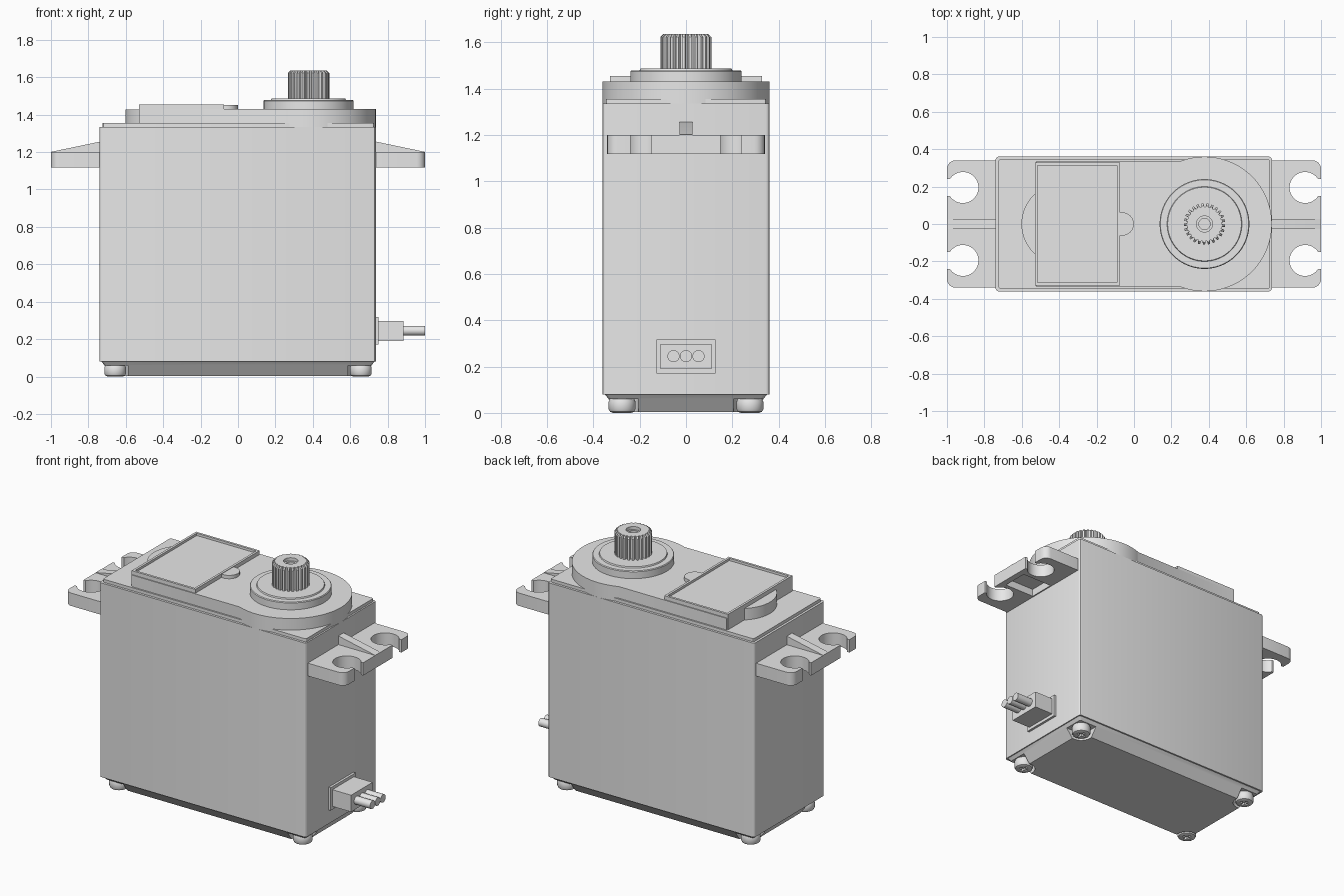
import bpy, bmesh, math

if "Cube" in bpy.data.objects:
    bpy.data.objects.remove(bpy.data.objects["Cube"], do_unlink=True)

grey = bpy.data.materials.new("plain grey")
grey.use_nodes = True
grey.diffuse_color = (0.8, 0.8, 0.8, 1)
grey.node_tree.nodes["Principled BSDF"].inputs["Base Color"].default_value = grey.diffuse_color


def circle(cx, cy, r, n=64):
    return [(cx + r * math.cos(math.tau * i / n), cy + r * math.sin(math.tau * i / n)) for i in range(n)]


def rect(x0, x1, y0, y1, r=0, n=6):
    """Rectangle outline, with rounded corners when r is given."""
    if not r:
        return [(x1, y1), (x0, y1), (x0, y0), (x1, y0)]
    pts = []
    corners = [(x1 - r, y1 - r), (x0 + r, y1 - r), (x0 + r, y0 + r), (x1 - r, y0 + r)]
    for q, (cx, cy) in enumerate(corners):
        for i in range(n + 1):
            a = math.pi / 2 * (q + i / n)
            pts.append((cx + r * math.cos(a), cy + r * math.sin(a)))
    return pts


def loft(name, levels, axis="z"):
    """Closed solid through outlines of equal point count, each at its own level."""
    bm = bmesh.new()
    place = {"z": lambda u, v, w: (u, v, w),
             "x": lambda u, v, w: (w, u, v),
             "y": lambda u, v, w: (u, w, v)}[axis]
    rings = [[bm.verts.new(place(u, v, w)) for u, v in pts] for pts, w in levels]
    n = len(rings[0])
    for low, high in zip(rings, rings[1:]):
        for i in range(n):
            j = (i + 1) % n
            bm.faces.new((low[i], low[j], high[j], high[i]))
    bm.faces.new(rings[0])
    bm.faces.new(rings[-1])
    bmesh.ops.recalc_face_normals(bm, faces=bm.faces)
    mesh = bpy.data.meshes.new(name)
    bm.to_mesh(mesh)
    bm.free()
    mesh.materials.append(grey)
    obj = bpy.data.objects.new(name, mesh)
    bpy.context.collection.objects.link(obj)
    return obj


def prism(name, pts, low, high, axis="z"):
    return loft(name, [(pts, low), (pts, high)], axis)


def activate(obj):
    bpy.ops.object.select_all(action="DESELECT")
    obj.select_set(True)
    bpy.context.view_layer.objects.active = obj


def combine(obj, other, operation="DIFFERENCE"):
    mod = obj.modifiers.new("combine", "BOOLEAN")
    mod.object, mod.operation, mod.solver = other, operation, "EXACT"
    activate(obj)
    bpy.ops.object.modifier_apply(modifier=mod.name)
    bpy.data.objects.remove(other, do_unlink=True)


parts = []

# Main case with softened vertical edges
parts.append(prism("case", rect(-0.74, 0.737, -0.36, 0.36, 0.015, 3), 0.08, 1.335))

# Tapered base cover with corner pockets for the screws
base = loft("base_cover", [(rect(-0.67, 0.67, -0.29, 0.29, 0.01, 3), 0.003),
                           (rect(-0.73, 0.73, -0.35, 0.35, 0.015, 3), 0.08)])
SCREW_X, SCREW_Y = 0.657, 0.276
for sx in (-1, 1):
    for sy in (-1, 1):
        xs = sorted((sx * (SCREW_X - 0.07), sx * 0.9))
        ys = sorted((sy * (SCREW_Y - 0.07), sy * 0.6))
        combine(base, prism("pocket_cutter", rect(*xs, *ys, 0.07), -0.1, 0.06))
parts.append(base)

# Corner screws with a cross recess
for sx in (-1, 1):
    for sy in (-1, 1):
        cx, cy = sx * SCREW_X, sy * SCREW_Y
        profile = [(0.04, 0), (0.052, 0.005), (0.058, 0.016), (0.058, 0.048), (0.052, 0.062)]
        screw = loft("base_screw", [(circle(cx, cy, r, 32), z) for r, z in profile])
        for w, h in ((0.03, 0.007), (0.007, 0.03)):
            combine(screw, prism("cross_cutter", rect(cx - w, cx + w, cy - h, cy + h), -0.02, 0.018))
        parts.append(screw)

# Top cover: thin plate, gear housing, rear round and label box
GEAR_X = 0.377
parts.append(prism("top_plate", rect(-0.725, 0.727, -0.345, 0.345, 0.01, 3), 1.33, 1.355))
housing = prism("gear_housing", circle(GEAR_X, 0, 0.36, 96), 1.33, 1.43)
combine(housing, prism("housing_strip", rect(-0.525, GEAR_X, -0.335, 0.335), 1.34, 1.43), "UNION")
parts.append(housing)
parts.append(prism("rear_round", circle(-0.385, 0, 0.217), 1.34, 1.429))

label_box = prism("label_box", rect(-0.53, -0.075, -0.329, 0.329), 1.35, 1.455)
combine(label_box, prism("label_cutter", rect(-0.515, -0.09, -0.314, 0.314), 1.44, 1.6))
parts.append(label_box)
tab = prism("label_tab", circle(-0.063, 0, 0.062, 40), 1.42, 1.452)
combine(tab, prism("tab_cutter", rect(-0.3, -0.08, -0.2, 0.2), 1.3, 1.6))
parts.append(tab)

# Output boss
boss = [(0.24, 1.42), (0.24, 1.474), (0.236, 1.479), (0.2, 1.479), (0.197, 1.487)]
parts.append(loft("output_boss", [(circle(GEAR_X, 0, r, 80), z) for r, z in boss]))


# Splined output shaft
def spline(limit, teeth=25):
    pts = []
    for t in range(teeth):
        for frac, r in ((0.0, 0.092), (0.3, 0.092), (0.45, 0.111), (0.85, 0.111)):
            a = math.tau * (t + frac) / teeth
            r = min(r, limit)
            pts.append((GEAR_X + r * math.cos(a), r * math.sin(a)))
    return pts


shaft = loft("output_shaft", [(spline(0.2), 1.48), (spline(0.2), 1.622), (spline(0.098), 1.635)])
combine(shaft, prism("hole_cutter", circle(GEAR_X, 0, 0.043, 32), 1.615, 1.7))
combine(shaft, prism("bore_cutter", circle(GEAR_X, 0, 0.03, 32), 1.52, 1.7))
parts.append(shaft)

# Mounting ears with open screw slots, underside pocket and wedge rib
for sx, side in ((1, "left"), (-1, "right")):
    def span(a, b):
        return sorted((sx * a, sx * b))

    ear = prism(side + "_ear", rect(*span(0.65, 1.0), -0.34, 0.34, 0.045), 1.117, 1.2)
    for sy in (-1, 1):
        y = sy * 0.195
        combine(ear, prism("hole_cutter", circle(sx * 0.915, y, 0.083, 48), 1.0, 1.3))
        combine(ear, prism("slot_cutter", rect(*span(0.93, 1.1), y - 0.045, y + 0.045), 1.0, 1.3))
    combine(ear, prism("underside_cutter", rect(*span(0.745, 0.96), -0.085, 0.085), 1.0, 1.165))
    parts.append(ear)
    wedge = [(sx * 0.7, 1.19), (sx * 1.0, 1.19), (sx * 1.0, 1.201), (sx * 0.737, 1.256), (sx * 0.7, 1.256)]
    parts.append(prism(side + "_ear_rib", wedge, -0.027, 0.027, "y"))

# Cable outlet and three leads
parts.append(prism("cable_flange", rect(-0.128, 0.128, 0.17, 0.317), 0.73, 0.752, "x"))
parts.append(prism("cable_block", rect(-0.11, 0.11, 0.19, 0.298), 0.74, 0.886, "x"))
for k in (-1, 0, 1):
    parts.append(prism("cable_lead", circle(k * 0.054, 0.245, 0.026, 32), 0.87, 1.0, "x"))

for obj in parts:
    activate(obj)
    bpy.ops.object.shade_smooth_by_angle(angle=math.radians(30))
